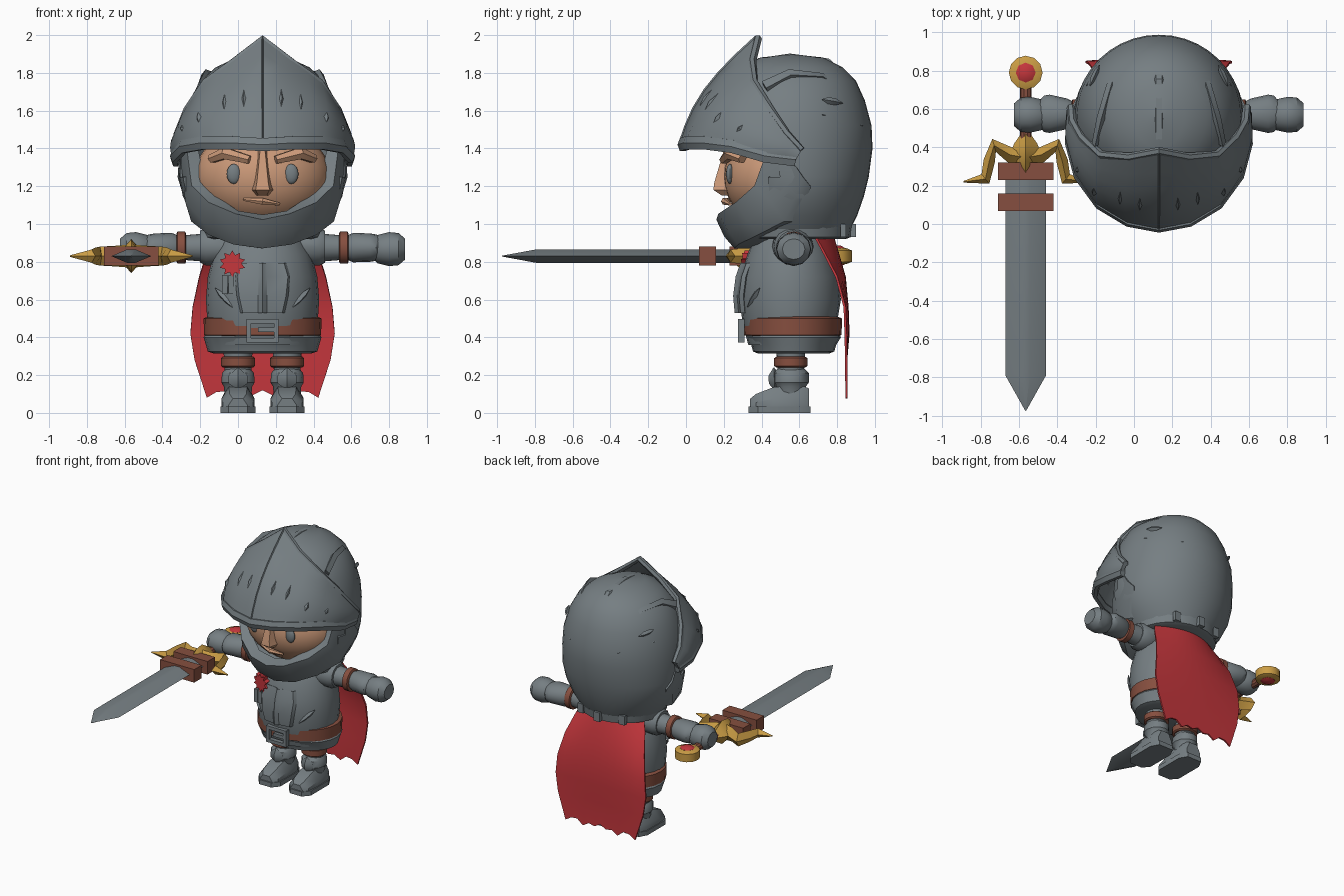
import bpy, bmesh, math
from mathutils import Vector as V

if "Cube" in bpy.data.objects:
    bpy.data.objects.remove(bpy.data.objects["Cube"])

CX = 0.13  # centre line of the body
TAU = math.tau


def material(name, rgb):
    m = bpy.data.materials.new(name)
    m.diffuse_color = (*rgb, 1)
    m.use_nodes = True
    m.node_tree.nodes["Principled BSDF"].inputs["Base Color"].default_value = m.diffuse_color
    return m


STEEL = material("steel grey", (0.18, 0.21, 0.225))
SKIN = material("skin", (0.60, 0.32, 0.19))
LEATHER = material("brown leather", (0.24, 0.078, 0.05))
GOLD = material("gold", (0.60, 0.34, 0.06))
RED = material("red cloth", (0.55, 0.037, 0.045))


def build(name, verts, faces, mat, thick=0):
    bm = bmesh.new()
    vs = [bm.verts.new(v) for v in verts]
    for f in faces:
        bm.faces.new([vs[i] for i in f])
    bmesh.ops.recalc_face_normals(bm, faces=bm.faces)
    me = bpy.data.meshes.new(name)
    bm.to_mesh(me)
    bm.free()
    me.materials.append(mat)
    ob = bpy.data.objects.new(name, me)
    bpy.context.collection.objects.link(ob)
    bpy.ops.object.select_all(action='DESELECT')
    ob.select_set(True)
    bpy.context.view_layer.objects.active = ob
    if thick:
        mod = ob.modifiers.new("thickness", 'SOLIDIFY')
        mod.thickness, mod.offset = thick, 0
        bpy.ops.object.modifier_apply(modifier=mod.name)
    bpy.ops.object.shade_smooth_by_angle(angle=math.radians(35))
    return ob


def loft(name, rings, mat):
    """Closed rings joined into a capped solid."""
    n = len(rings[0])
    verts = [p for r in rings for p in r]
    faces = [(a * n + i, a * n + (i + 1) % n, (a + 1) * n + (i + 1) % n, (a + 1) * n + i)
             for a in range(len(rings) - 1) for i in range(n)]
    faces += [tuple(range(n)), tuple(range(len(verts) - n, len(verts)))]
    return build(name, verts, faces, mat)


def sheet(name, rows, mat, thick, keep=lambda c: True):
    """Open grid with thickness."""
    n = len(rows[0])
    verts = [V(p) for r in rows for p in r]
    faces = [(a * n + i, a * n + i + 1, (a + 1) * n + i + 1, (a + 1) * n + i)
             for a in range(len(rows) - 1) for i in range(n - 1)]
    faces = [f for f in faces if keep(sum((verts[i] for i in f), V()) / 4)]
    return build(name, verts, faces, mat, thick)


def lathe(name, prof, mat, c, axis='z', n=24):
    """Elliptic rings (position, radius1, radius2) along an axis; c = the other two coordinates."""
    rings = []
    for t, r1, r2 in prof:
        ring = []
        for k in range(n):
            a, b = c[0] + r1 * math.cos(TAU * k / n), c[1] + r2 * math.sin(TAU * k / n)
            ring.append({'x': (t, a, b), 'y': (a, t, b), 'z': (a, b, t)}[axis])
        rings.append(ring)
    return loft(name, rings, mat)


def blob(name, c, r, mat, n=16):
    prof = [(c[2] - r[2] * math.cos(math.pi * k / n), r[0] * max(math.sin(math.pi * k / n), .02),
             r[1] * max(math.sin(math.pi * k / n), .02)) for k in range(n + 1)]
    return lathe(name, prof, mat, c[:2], n=n * 2)


def tube(name, pts, sizes, mat, up=(0, 0, 1), n=4):
    """Diamond or round tube along a path; sizes = (width, height) per point."""
    rings, up, pts = [], V(up), [V(p) for p in pts]
    for i, p in enumerate(pts):
        d = (pts[min(i + 1, len(pts) - 1)] - pts[max(i - 1, 0)]).normalized()
        s = d.cross(up).normalized()
        h = s.cross(d)
        w, t = sizes[i]
        rings.append([p + s * w * math.cos(TAU * k / n) + h * t * math.sin(TAU * k / n) for k in range(n)])
    return loft(name, rings, mat)


def spindle(name, p, q, w, mat, up, h=0.015):
    p, q = V(p), V(q)
    return tube(name, [p, p.lerp(q, .3), p.lerp(q, .65), q],
                [(.002, .002), (w, h), (w, h), (.002, .002)], mat, up)


def box(name, c, s, mat):
    x, y, z = (k / 2 for k in s)
    ring = [(-x, -z), (x, -z), (x, z), (-x, z)]
    return loft(name, [[(c[0] + a, c[1] + d, c[2] + b) for a, b in ring] for d in (-y, y)], mat)


def full(half):
    """Mirror a half curve given as offsets from the body centre."""
    return [(CX - x, y, z) for x, y, z in half[:0:-1]] + [(CX + x, y, z) for x, y, z in half]


# Helmet dome with the face opening left out
prof = [(.98, .31, .30), (1.05, .36, .335), (1.15, .41, .37), (1.25, .43, .395), (1.4, .425, .415), (1.52, .415, .41),
        (1.65, .375, .375), (1.75, .32, .33), (1.82, .24, .26), (1.87, .13, .16), (1.885, .01, .01)]
sheet("helmet_dome", [[(CX + rx * math.sin(TAU * k / 40), .56 - ry * math.cos(TAU * k / 40), z)
                       for k in range(41)] for z, rx, ry in prof], STEEL, .025,
      lambda c: c.z > 1.5 or c.y > .47)
# Crest strip, side ridges and dents on the dome
tube("helmet_crest", [(CX, .38, 1.86), (CX, .55, 1.885), (CX, .75, 1.86), (CX, .88, 1.74), (CX, .95, 1.58)],
     [(.03, .02)] * 4 + [(.01, .01)], STEEL, n=6)
for s in (-1, 1):
    X = lambda d: CX + s * d
    tube("helmet_side_ridge", [(X(.33), .42, 1.72), (X(.30), .55, 1.79), (X(.25), .72, 1.78), (X(.2), .87, 1.68)],
         [(.02, .04), (.025, .03), (.025, .02), (.004, .004)], STEEL)
    spindle("helmet_dent", (X(.38), .72, 1.58), (X(.2), .935, 1.52), .018, STEEL, (s, 1, 0))
    spindle("helmet_dent", (X(.36), .72, 1.66), (X(.31), .83, 1.64), .018, STEEL, (s, .5, 0))

# Chin guard: lofted from the face opening out to the throat
sheet("chin_guard", [full(h) for h in (
    [(0, .25, 1.04), (.13, .26, 1.06), (.25, .33, 1.14), (.31, .41, 1.23), (.35, .47, 1.42)],
    [(0, .17, 1.02), (.14, .18, 1.05), (.28, .27, 1.11), (.37, .37, 1.20), (.40, .45, 1.42)],
    [(0, .21, .94), (.16, .23, .97), (.31, .33, 1.02), (.40, .45, 1.12), (.43, .52, 1.40)],
    [(0, .26, .88), (.15, .28, .90), (.28, .38, .95), (.37, .52, 1.02), (.44, .62, 1.25)],
    [(0, .42, .88), (.1, .44, .90), (.2, .5, .95), (.33, .58, 1.02), (.42, .66, 1.2)])], STEEL, .02)

# Visor: bulged sheet between the brow rim and the pointed top edge
LOW = [(0, -.02, 1.42), (.16, .01, 1.43), (.31, .1, 1.43), (.42, .25, 1.41), (.465, .42, 1.36), (.46, .58, 1.34)]
TOP = [(0, .38, 1.98), (.15, .35, 1.86), (.3, .36, 1.75), (.4, .45, 1.6), (.45, .53, 1.48), (.46, .61, 1.39)]


def visor(u, t):
    i = min(int(u), 4)
    lo, hi = V(LOW[i]).lerp(V(LOW[i + 1]), u - i), V(TOP[i]).lerp(V(TOP[i + 1]), u - i)
    out = V((lo.x, lo.y - .5, 0)).normalized()
    return lo.lerp(hi, t) + out * .1 * (hi - lo).length * math.sin(math.pi * t)


sheet("visor", [full([visor(u / 2, t / 6) for u in range(11)]) for t in range(7)], STEEL, .03)
tube("visor_brow_rim", full(LOW), [(.025, .04)] * 11, STEEL, n=6)
tube("visor_top_edge", full(TOP), [(.022, .022)] * 11, STEEL, n=6)
tube("visor_ridge", [visor(0, t / 6) + V((CX, 0, 0)) for t in range(7)], [(.012, .022)] * 7, STEEL, (0, -1, 0))
for u, t0, t1 in ((.55, .2, .75), (1.15, .15, .85), (2.0, .15, .65), (2.8, .2, .6)):
    for s in (-1, 1):
        p, m, q = [V((CX + s * a.x, a.y, a.z)) for a in (visor(u, t0), visor(u, (t0 + t1) / 2), visor(u, t1))]
        tube("visor_slit", [p, m, q], [(.002, .002), (.026, .025), (.002, .002)], STEEL, (s * u * .4, -1, 0))

# Face
blob("face", (CX, .5, 1.25), (.36, .3, .28), SKIN)
loft("nose", [[(CX - w, .24, z), (CX - w * .6, y, z), (CX + w * .6, y, z), (CX + w, .24, z)]
              for z, w, y in ((1.15, .035, .19), (1.18, .062, .145), (1.22, .05, .15), (1.39, .022, .2))], SKIN)
tube("mouth", [(CX - .1, .24, 1.13), (CX, .205, 1.12), (CX + .09, .235, 1.105)],
     [(.01, .008), (.02, .02), (.01, .008)], SKIN, n=6)
for s in (-1, 1):
    blob("eye", (CX + s * .152, .232, 1.265), (.038, .02, .053), STEEL, 8)
    tube("eyebrow", [(CX + s * .27, .30, 1.345), (CX + s * .2, .235, 1.375), (CX + s * .07, .2, 1.34)],
         [(.03, .025), (.035, .036), (.025, .024)], SKIN, n=6)

# Torso, skirt, belt and collar
lathe("torso", [(.36, .27, .22), (.45, .29, .245), (.6, .30, .27), (.72, .29, .26), (.84, .26, .225),
                (.92, .22, .19), (.97, .18, .16)], STEEL, (CX, .55))
lathe("skirt", [(.315, .26, .19), (.325, .29, .215), (.36, .30, .225), (.40, .312, .25), (.42, .30, .24)], STEEL, (CX, .57))
lathe("belt", [(.405, .29, .235), (.412, .31, .258), (.50, .312, .262), (.51, .29, .235)], LEATHER, (CX, .565))
lathe("collar", [(.92, .28, .27), (.93, .31, .295), (.99, .32, .305), (1.005, .29, .28)], STEEL, (CX, .575))
for a in (-.6, 0, .6):
    box("collar_clip", (CX + .31 * math.sin(a), .585 + .3 * math.cos(a), .965), (.05, .03, .07), STEEL)
for z in (.385, .485):
    box("buckle_bar", (CX, .292, z), (.17, .035, .025), STEEL)
for d in (-.073, .073):
    box("buckle_side", (CX + d, .292, .435), (.025, .035, .11), STEEL)
box("buckle_pin", (CX + .02, .29, .44), (.09, .025, .025), STEEL)
sheet("breast_plate", [full([(0, y, z), (.02, y + .02, z), (w, y + .03, z), (w + .01, y + .05, z)])
                       for z, w, y in ((.53, .10, .265), (.62, .12, .257), (.72, .13, .27), (.79, .11, .295))], STEEL, .015)
for s in (-1, 1):
    spindle("chest_dent", (CX + s * .25, .39, .66), (CX + s * .16, .325, .56), .015, STEEL, (s, -1, 0))

# Star medal with a short ribbon
star = [(-.03 + r * math.sin(TAU * k / 20), .79 + r * math.cos(TAU * k / 20))
        for k in range(20) for r in [.07 if k % 2 == 0 else .048]]
loft("star_medal", [[(x, y + (x + .03) * -.3, z) for x, z in star] for y in (.31, .36)], RED)
for d in (-.02, .015):
    box("medal_ribbon", (-.05 + d, .325, .68), (.028, .02, .1), STEEL)

for s in (-1, 1):
    # Arms, mirrored across the body centre
    P = lambda rows: [(CX + s * d, a, b) for d, a, b in rows]
    lathe("shoulder_guard", P([(.14, .07, .07), (.2, .11, .095), (.3, .1, .1), (.33, .085, .085)]), STEEL, (.565, .88), 'x', 16)
    lathe("upper_arm", P([(.3, .075, .075), (.42, .065, .065)]), STEEL, (.57, .875), 'x', 16)
    lathe("arm_strap", P([(.405, .07, .075), (.41, .08, .085), (.45, .08, .085), (.455, .07, .075)]), LEATHER, (.57, .875), 'x', 16)
    lathe("forearm", P([(.45, .065, .065), (.48, .08, .078), (.57, .1, .075), (.6, .095, .07), (.63, .06, .06)]), STEEL, (.575, .875), 'x', 16)
    lathe("hand", P([(.58, .05, .05), (.61, .08, .075), (.67, .093, .09), (.72, .09, .085), (.755, .06, .055)]), STEEL, (.57, .867), 'x', 12)
    # Legs
    c = (CX + s * .13, .555)
    lathe("thigh", [(.22, .07, .07), (.38, .08, .08)], STEEL, c, n=16)
    lathe("garter", [(.24, .08, .075), (.248, .09, .088), (.29, .09, .088), (.298, .08, .075)], LEATHER, c, n=16)
    lathe("shin", [(.08, .07, .075), (.14, .075, .08), (.16, .088, .095), (.21, .085, .095), (.235, .065, .07)], STEEL, c, n=12)
    spindle("knee_guard", (c[0], .47, .12), (c[0], .465, .24), .05, STEEL, (0, -1, 0), .03)
    loft("boot", [[(c[0] + w * a, y, h * b) for a, b in ((-1, .2), (-1, .55), (-.55, 1), (.55, 1), (1, .55), (1, .2))]
                  for y, w, h in ((.34, .05, .075), (.37, .08, .1), (.46, .088, .135), (.6, .085, .15), (.65, .06, .13))], STEEL)
    loft("boot_sole", [[(c[0] + a, y, z) for a, y in ((-.05, .33), (.05, .33), (.093, .38), (.093, .6), (.06, .66),
                                                      (-.06, .66), (-.093, .6), (-.093, .38))] for z in (0, .035)], STEEL)

# Cape with ragged hem
rows = []
for z, w, y in ((.94, .25, .76), (.86, .29, .785), (.72, .335, .825), (.56, .37, .84), (.42, .382, .845), (.28, .36, .848), (.1, .295, .85)):
    row = []
    for k in range(13):
        u = k / 6 - 1
        hem = (0, .03, .035, -.005, .025, .015, .04)[min(k, 12 - k)] - .02 if z < .2 else 0
        curl = -.08 * u * u * max(0, (z - .6) / .34) + .015 * (1 - u * u) * (z > .3)
        row.append((CX + u * w, y + curl, z + hem))
    rows.append(row)
sheet("cape", rows, RED, .012)

# Sword pointing forward from the hand
SX, SZ = -.565, .83
loft("sword_blade", [[(SX - w, y, SZ), (SX - w * .2, y, SZ - h), (SX + w * .2, y, SZ - h), (SX + w, y, SZ),
                      (SX + w * .2, y, SZ + h), (SX - w * .2, y, SZ + h)]
                     for y, w, h in ((.32, .106, .036), (-.79, .106, .036), (-.975, .002, .002))], STEEL)
for y in (.113, .275):
    box("blade_wrap", (SX, y, SZ), (.29, .09, .1), LEATHER)
tube("guard_centre", [(SX, y, SZ) for y in (.23, .3, .37, .42, .47)],
     [(.004, .015), (.055, .08), (.08, .09), (.06, .06), (.025, .03)], GOLD)
for s in (-1, 1):
    tube("guard_wing", [(SX + s * x, y, SZ) for x, y in ((.02, .35), (.08, .36), (.165, .41), (.19, .33), (.21, .235), (.325, .22))],
         [(.06, .06), (.04, .055), (.035, .05), (.03, .045), (.032, .035), (.004, .004)], GOLD)
lathe("sword_grip", [(.44, .03, .03), (.72, .03, .03)], LEATHER, (SX, SZ), 'y', 10)
lathe("pommel", [(SZ - .042, .06, .06), (SZ - .03, .088, .088), (SZ + .03, .088, .088), (SZ + .042, .06, .06)], GOLD, (SX, .79), n=12)
lathe("pommel_gem", [(SZ - .055, .03, .03), (SZ - .043, .052, .052), (SZ + .043, .052, .052), (SZ + .055, .03, .03)], RED, (SX, .79), n=8)
